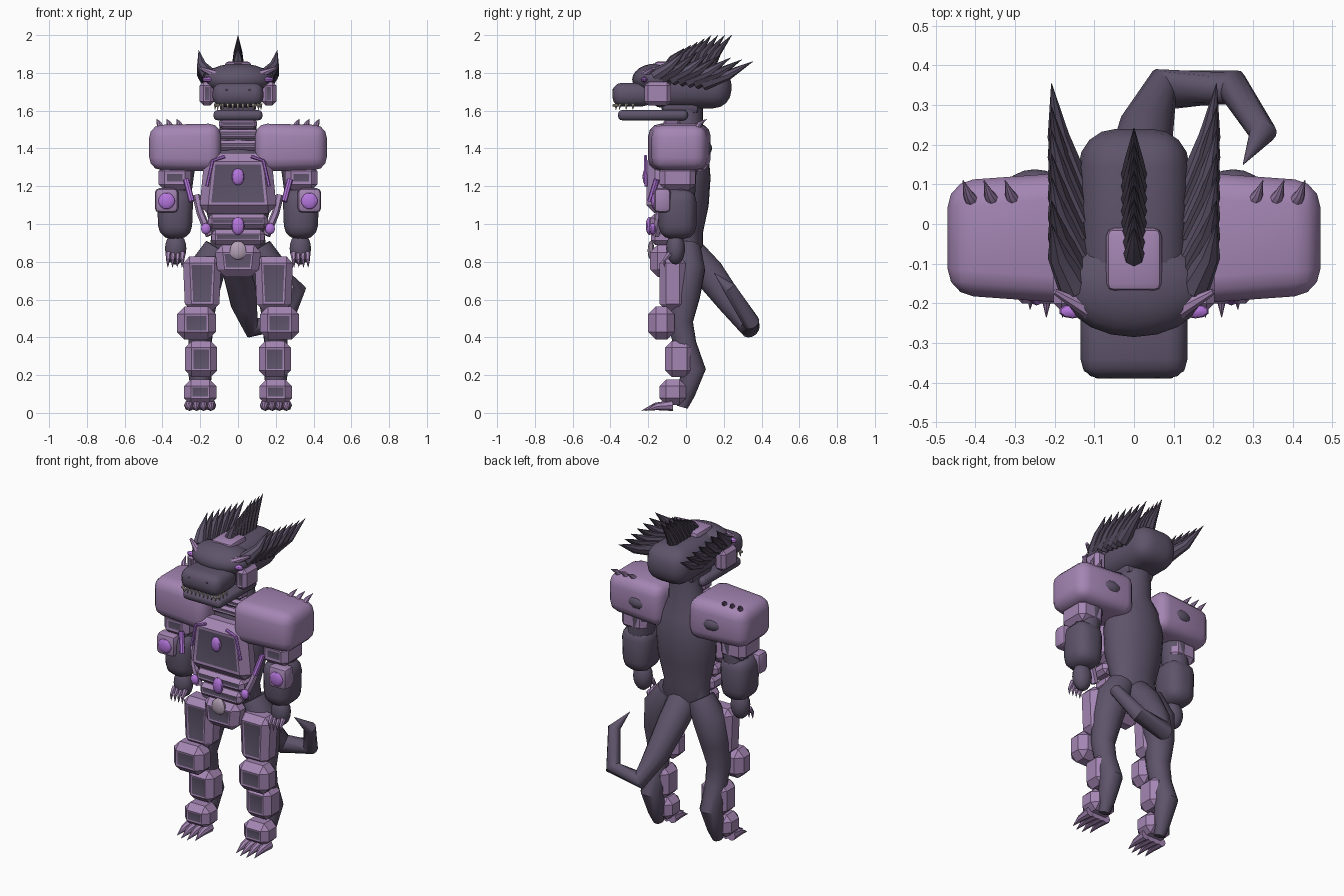
import bpy, bmesh, math
from mathutils import Vector

def material(name, rgb):
    m = bpy.data.materials.new(name)
    m.diffuse_color = (*rgb, 1)
    return m

SKIN = material("dark_hide", (0.112, 0.088, 0.145))
ARMOR = material("lilac_armor", (0.37, 0.235, 0.45))
GEM = material("violet_gem", (0.46, 0.18, 0.72))
SPINE = material("spine_shadow", (0.075, 0.058, 0.092))
TOOTH = material("tooth", (0.55, 0.5, 0.43))
PALE = material("pale_emblem", (0.46, 0.36, 0.47))

def finish(bm, name, *mats):
    bmesh.ops.recalc_face_normals(bm, faces=bm.faces[:])
    me = bpy.data.meshes.new(name)
    bm.to_mesh(me)
    bm.free()
    for m in mats:
        me.materials.append(m)
    ob = bpy.data.objects.new(name, me)
    bpy.context.collection.objects.link(ob)
    return ob

def box(name, c, size, bevel, mat, seg=1, inset=0, taper=1.0, bottom=1.0, shape=None):
    """Bevelled block; inset > 0 cuts a dark panel into the front face."""
    bm = bmesh.new()
    bmesh.ops.create_cube(bm, size=1)
    for v in bm.verts:
        k = taper if v.co.z > 0 else bottom
        v.co = Vector((v.co.x * size[0] * k, v.co.y * size[1], v.co.z * size[2]))
        if shape:
            shape(v.co)
    bmesh.ops.bevel(bm, geom=bm.edges[:], offset=bevel, segments=seg, profile=0.5, affect='EDGES')
    bmesh.ops.recalc_face_normals(bm, faces=bm.faces[:])
    if inset:
        front = max((f for f in bm.faces if f.normal.y < -0.9), key=lambda f: f.calc_area())
        bmesh.ops.inset_region(bm, faces=[front], thickness=inset, depth=-0.003)
        front.material_index = 1
    bmesh.ops.translate(bm, verts=bm.verts[:], vec=c)
    return finish(bm, name, mat, SKIN)

def ball(name, c, r, mat, u=20, v=12):
    bm = bmesh.new()
    bmesh.ops.create_uvsphere(bm, u_segments=u, v_segments=v, radius=1)
    for w in bm.verts:
        w.co = Vector((w.co.x * r[0], w.co.y * r[1], w.co.z * r[2])) + Vector(c)
    return finish(bm, name, mat)

def tube(name, path, radii, mat, sides=12):
    """Loft of elliptical rings along a path."""
    bm = bmesh.new()
    pts = [Vector(p) for p in path]
    u, rings = Vector((1, 0, 0.001)), []
    for i, p in enumerate(pts):
        t = (pts[min(i + 1, len(pts) - 1)] - pts[max(i - 1, 0)]).normalized()
        if abs(t.dot(u)) > 0.98:
            u = Vector((0, 0, 1))
        u = (u - t * u.dot(t)).normalized()
        w = t.cross(u)
        r = radii[i] if isinstance(radii[i], tuple) else (radii[i], radii[i])
        rings.append([bm.verts.new(p + u * math.cos(a) * r[0] + w * math.sin(a) * r[1])
                      for a in (2 * math.pi * k / sides for k in range(sides))])
    for a, b in zip(rings, rings[1:]):
        for k in range(sides):
            j = (k + 1) % sides
            bm.faces.new((a[k], a[j], b[j], b[k]))
    bm.faces.new(rings[0])
    bm.faces.new(rings[-1])
    return finish(bm, name, mat)

def spike(name, base, tip, r, mat, bend=(0, 0, 0), sides=8):
    b, t = Vector(base), Vector(tip)
    mid = (b + t) / 2 + Vector(bend)
    return tube(name, [b, mid, t], [r, r * 0.65, 0.001], mat, sides)

# Trunk, neck and tail
tube("trunk", [(0, 0, 0.79), (0, 0, 0.87), (0, -0.01, 0.95), (0, -0.01, 1.1), (0, -0.005, 1.25),
               (0, 0, 1.37), (0, 0, 1.46), (0, 0.01, 1.66)],
     [(0.09, 0.06), (0.15, 0.09), (0.14, 0.1), (0.175, 0.13), (0.185, 0.135), (0.16, 0.12),
      (0.1, 0.09), (0.09, 0.08)], SKIN, 24)
tube("tail", [(0, 0.02, 0.84), (0.005, 0.12, 0.74), (0.03, 0.24, 0.58), (0.075, 0.34, 0.45),
              (0.25, 0.345, 0.48), (0.325, 0.23, 0.66), (0.275, 0.15, 0.74)],
     [0.09, 0.085, 0.07, 0.055, 0.045, 0.035, 0.001], SKIN, 14)
for i, z in enumerate((1.415, 1.475, 1.53)):
    box("neck_plate", (0, -0.075, z), (0.24 - 0.02 * i, 0.09, 0.052), 0.015, ARMOR, inset=0.008)

# Chest and belly armour
box("chest_plate", (0, -0.14, 1.215), (0.45, 0.14, 0.32), 0.045, ARMOR, inset=0.022, taper=0.78, bottom=0.92)
ball("chest_gem", (0, -0.212, 1.25), (0.033, 0.018, 0.045), GEM, 12, 8)
box("upper_belly", (0, -0.125, 1.015), (0.32, 0.13, 0.075), 0.022, ARMOR, inset=0.008)
box("lower_belly", (0, -0.12, 0.93), (0.28, 0.13, 0.08), 0.022, ARMOR, inset=0.008)
ball("belly_gem", (0, -0.193, 0.99), (0.034, 0.02, 0.048), GEM, 12, 8)
box("pelvis_plate", (0, -0.125, 0.805), (0.25, 0.13, 0.17), 0.04, ARMOR, inset=0.012, bottom=0.85)
ball("belt_emblem", (0, -0.185, 0.86), (0.045, 0.018, 0.05), PALE, 10, 8)

# Head
box("skull", (0, 0.015, 1.725), (0.28, 0.45, 0.225), 0.095, SKIN, 4)
ball("brow_dome", (0, -0.155, 1.765), (0.185, 0.13, 0.085), SKIN)
box("snout", (0, -0.285, 1.685), (0.27, 0.21, 0.125), 0.05, SKIN, 3)
box("jaw", (0, -0.175, 1.576), (0.26, 0.37, 0.055), 0.024, SKIN, 3)
box("throat", (0, -0.03, 1.62), (0.19, 0.2, 0.08), 0.03, SKIN, 2)
box("forehead_plate", (0, -0.09, 1.835), (0.14, 0.16, 0.05), 0.02, ARMOR, 2)
for i in range(9):
    x = -0.108 + 0.027 * i
    spike("tooth", (x, -0.368, 1.637), (x, -0.372, 1.603), 0.009, TOOTH, sides=5)

# Centre row of swept head spines
for i in range(8):
    y = -0.1 + 0.03 * i
    spike("crest_spine", (0, y, 1.81), (0, y + 0.09 + 0.006 * i, 1.93 + 0.07 * min(1, i / 4)),
          0.036, SPINE, (0, -0.012, 0.004))

for s, side in ((-1, "right"), (1, "left")):
    n = lambda part: side + "_" + part
    p = lambda x, y, z: (s * x, y, z)

    # Face details
    box(n("cheek_plate"), p(0.165, -0.15, 1.69), (0.075, 0.14, 0.125), 0.02, ARMOR, inset=0.01)
    tube(n("brow"), [p(0.05, -0.2, 1.80), p(0.12, -0.215, 1.79), p(0.2, -0.17, 1.825)],
         [0.015, 0.024, 0.008], ARMOR, 8)
    ball(n("eye"), p(0.155, -0.22, 1.765), (0.035, 0.018, 0.015), GEM, 10, 6)
    ball(n("nostril"), p(0.06, -0.375, 1.71), (0.018, 0.014, 0.012), SPINE, 10, 6)
    for k in range(3):
        spike(n("side_tooth"), p(0.12, -0.35 + 0.035 * k, 1.637),
              p(0.122, -0.352 + 0.035 * k, 1.605), 0.009, TOOTH, sides=5)
        ball(n("lip_stud"), p(0.092 + 0.014 * k, -0.382 + 0.008 * k, 1.628), (0.008,) * 3, TOOTH, 8, 6)

    # Swept side crest
    for i in range(7):
        spike(n("side_crest"), p(0.15, -0.16 + 0.042 * i, 1.785 - 0.006 * i),
              p(0.208, 0.0 + 0.059 * i, 1.92 - 0.01 * i), 0.042, SPINE if i % 2 else SKIN, (s * 0.012, 0, -0.015))

    # Shoulder pad, narrower towards the outside
    def narrow(co, s=s):
        if co.x * s > 0:
            co.y *= 0.84
            co.z *= 0.93
    box(n("shoulder_pad"), p(0.28, -0.035, 1.405), (0.38, 0.34, 0.255), 0.065, ARMOR, 3, shape=narrow)
    ball(n("shoulder_back"), p(0.25, 0.06, 1.4), (0.09, 0.078, 0.055), SKIN)
    for k in range(3):
        x = 0.31 + 0.053 * k
        spike(n("shoulder_spike"), p(x - 0.01, 0.055, 1.5), p(x + 0.015, 0.11, 1.555), 0.02, ARMOR, (0, -0.008, 0.006))

    # Arm
    tube(n("upper_arm"), [p(0.3, -0.02, 1.36), p(0.33, -0.03, 1.1)], [0.08, 0.075], SKIN)
    box(n("upper_arm_guard"), p(0.335, -0.045, 1.245), (0.17, 0.19, 0.13), 0.03, ARMOR, inset=0.02)
    box(n("forearm"), p(0.333, -0.045, 1.055), (0.195, 0.2, 0.27), 0.07, SKIN, 3, bottom=0.9)
    box(n("forearm_guard"), p(0.378, -0.125, 1.125), (0.125, 0.09, 0.13), 0.025, ARMOR, 2)
    ball(n("forearm_gem"), p(0.378, -0.168, 1.122), (0.044, 0.016, 0.044), GEM, 16, 8)
    ball(n("hand"), p(0.33, -0.055, 0.87), (0.058, 0.05, 0.085), SKIN, 14, 10)
    for k in range(4):
        x = 0.293 + 0.025 * k
        spike(n("finger_claw"), p(x, -0.085, 0.845), p(x + 0.004, -0.115, 0.77), 0.016, ARMOR, (0, -0.015, 0), 6)

    # Chest trim
    tube(n("chest_trim"), [p(0.165, -0.212, 1.2), p(0.135, -0.214, 1.335), p(0.07, -0.214, 1.358)],
         [0.009] * 3, GEM, 6)
    tube(n("side_bar"), [p(0.275, -0.155, 1.235), p(0.245, -0.19, 1.12)], [0.016, 0.016], GEM, 8)
    tube(n("waist_strap"), [p(0.22, -0.11, 1.15), p(0.2, -0.14, 1.06), p(0.15, -0.16, 0.94)],
         [0.022, 0.02, 0.022], ARMOR, 6)
    ball(n("waist_gem"), p(0.17, -0.175, 0.975), (0.027, 0.018, 0.03), GEM, 10, 8)

    # Leg with front armour blocks
    tube(n("leg"), [p(0.1, 0, 0.87), p(0.165, 0.005, 0.76), p(0.19, -0.01, 0.62), p(0.2, -0.03, 0.48),
                    p(0.2, -0.005, 0.36), p(0.2, 0.04, 0.23), p(0.2, 0, 0.1), p(0.2, -0.02, 0.03)],
         [0.08, 0.098, 0.085, 0.068, 0.062, 0.066, 0.048, 0.03], SKIN, 14)
    box(n("thigh_plate"), p(0.19, -0.07, 0.685), (0.205, 0.14, 0.285), 0.035, ARMOR, inset=0.014, bottom=0.88)
    box(n("knee_plate"), p(0.22, -0.13, 0.475), (0.205, 0.14, 0.175), 0.04, ARMOR, inset=0.014)
    box(n("shin_plate"), p(0.195, -0.035, 0.285), (0.17, 0.15, 0.19), 0.035, ARMOR, inset=0.012)
    box(n("ankle_plate"), p(0.2, -0.07, 0.11), (0.17, 0.14, 0.135), 0.035, ARMOR, inset=0.012)
    for k in range(4):
        x = 0.145 + 0.037 * k
        spike(n("toe_claw"), p(x, -0.07, 0.04), p(x + 0.004 * (k - 1.5), -0.235 + 0.02 * (k in (0, 3)), 0.012),
              0.03, ARMOR, (0, -0.01, 0.008))

# Smooth shading with crisp edges
for ob in bpy.data.objects:
    ob.select_set(True)
bpy.context.view_layer.objects.active = bpy.data.objects["trunk"]
bpy.ops.object.shade_smooth_by_angle(angle=math.radians(32))
